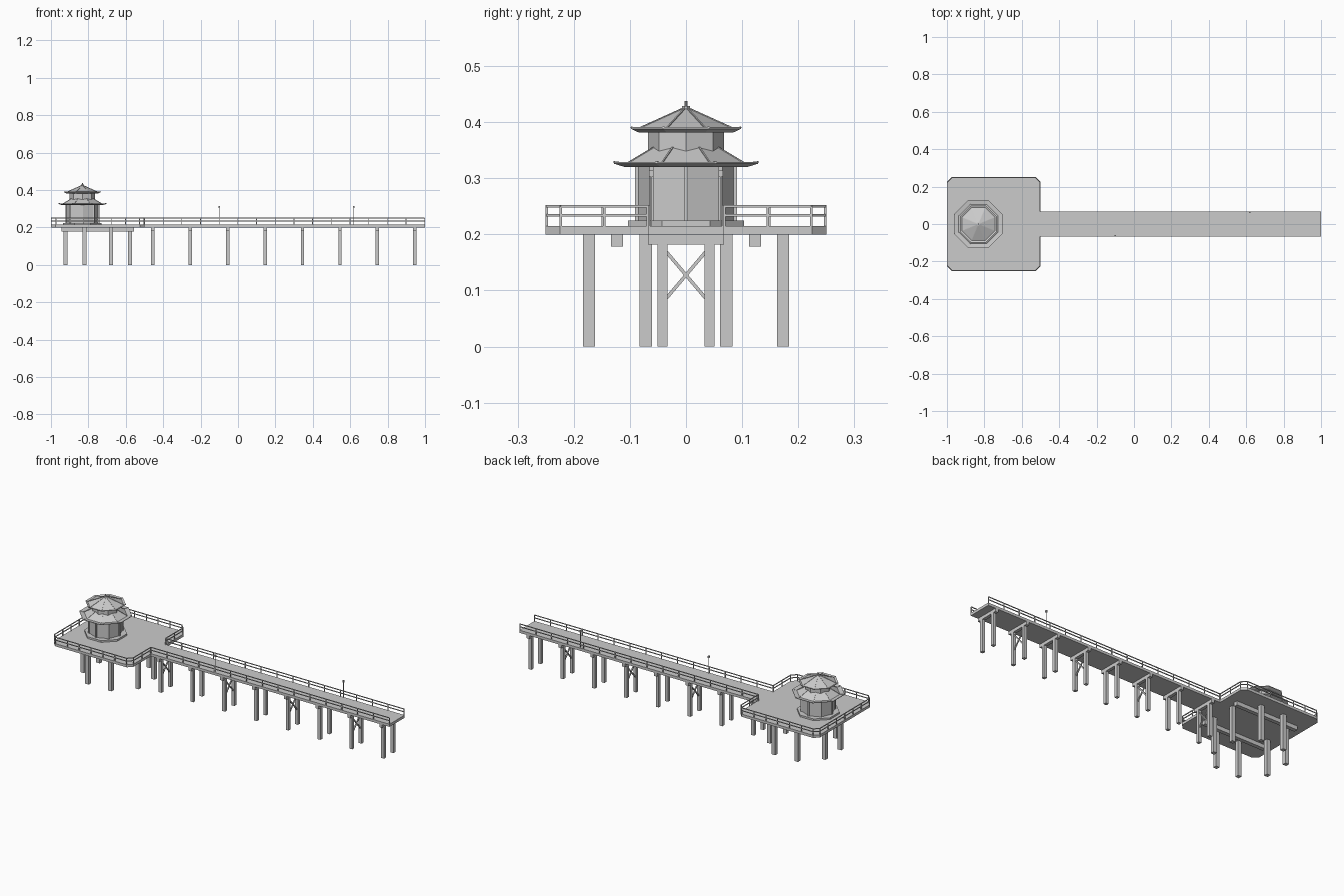
import bpy, bmesh
from math import sin, cos, pi, atan2
from mathutils import Vector, Matrix

old = bpy.data.objects.get("Cube")
if old:
    bpy.data.objects.remove(old, do_unlink=True)

grey = bpy.data.materials.new("weathered grey")
grey.use_nodes = True
colour = (0.6, 0.6, 0.6, 1)
grey.diffuse_color = colour
grey.node_tree.nodes["Principled BSDF"].inputs["Base Color"].default_value = colour


def finish(name, bm):
    bmesh.ops.recalc_face_normals(bm, faces=bm.faces)
    mesh = bpy.data.meshes.new(name)
    bm.to_mesh(mesh)
    bm.free()
    mesh.materials.append(grey)
    obj = bpy.data.objects.new(name, mesh)
    bpy.context.collection.objects.link(obj)
    return obj


def box(bm, lo, hi):
    lo, hi = Vector(lo), Vector(hi)
    m = Matrix.Translation((lo + hi) / 2) @ Matrix.Diagonal((hi - lo).to_4d())
    bmesh.ops.create_cube(bm, size=1, matrix=m)


def bar(bm, a, b, width):
    """Square bar between two points."""
    a, b = Vector(a), Vector(b)
    d = b - a
    m = Matrix.Translation((a + b) / 2) @ d.to_track_quat('Z', 'Y').to_matrix().to_4x4()
    bmesh.ops.create_cube(bm, size=1, matrix=m @ Matrix.Diagonal((width, width, d.length, 1)))


def lathe(bm, profile, cx, turn=0.0, sides=8):
    """Faceted closed solid from (radius, z) pairs."""
    rings = [[bm.verts.new((cx + r * cos(turn + 2 * pi * i / sides),
                            r * sin(turn + 2 * pi * i / sides), z))
              for i in range(sides)] for r, z in profile]
    for low, high in zip(rings, rings[1:]):
        for i in range(sides):
            j = (i + 1) % sides
            bm.faces.new((low[i], low[j], high[j], high[i]))
    bm.faces.new(rings[0])
    bm.faces.new(rings[-1])


DECK, LOW, RAIL = 0.215, 0.2, 0.25
EDGE = 0.068      # walkway half width
MID = -0.75       # platform centre
HALF, CUT = 0.25, 0.025
SIDES = (-1, 1)

# Platform with clipped corners
bm = bmesh.new()
a, b = HALF, HALF - CUT
outline = [(a, -b), (a, b), (b, a), (-b, a), (-a, b), (-a, -b), (-b, -a), (b, -a)]
face = bm.faces.new([bm.verts.new((MID + x, y, LOW)) for x, y in outline])
up = bmesh.ops.extrude_face_region(bm, geom=[face])["geom"]
bmesh.ops.translate(bm, vec=(0, 0, DECK - LOW),
                    verts=[v for v in up if isinstance(v, bmesh.types.BMVert)])
finish("platform", bm)

# Walkway
bm = bmesh.new()
box(bm, (MID + HALF, -EDGE, LOW), (1, EDGE, DECK))
finish("walkway", bm)


# Railings
def railing(name, points, spacing):
    bm = bmesh.new()
    w = 0.004
    for p, q in zip(points, points[1:]):
        p, q = Vector((*p, 0)), Vector((*q, 0))
        for z in (0.234, RAIL):
            bar(bm, p + Vector((0, 0, z)), q + Vector((0, 0, z)), w)
        n = max(1, round((q - p).length / spacing))
        for i in range(n + 1):
            c = p.lerp(q, i / n)
            box(bm, c + Vector((-w / 2, -w / 2, DECK)), c + Vector((w / 2, w / 2, RAIL)))
    finish(name, bm)


k = 1 - 0.002 / HALF
ring = [(MID + x * k, y * k) for x, y in outline]
railing("platform_railing", [(ring[0][0], EDGE)] + ring[1:] + [ring[0], (ring[0][0], -EDGE)], 0.075)
for s, side in zip(SIDES, ("right", "left")):
    railing(side + "_walkway_railing", [(-0.5, s * (EDGE - 0.002)), (0.998, s * (EDGE - 0.002))], 0.1)

# Walkway piles, cap beams and cross braces
piles, caps, braces = bmesh.new(), bmesh.new(), bmesh.new()
for i in range(8):
    x = -0.455 + 0.2 * i
    box(caps, (x - 0.009, -EDGE, 0.182), (x + 0.009, EDGE, LOW))
    for s in SIDES:
        box(piles, (x - 0.009, s * 0.042 - 0.009, 0), (x + 0.009, s * 0.042 + 0.009, LOW))
        if i % 2 == 0:
            bar(braces, (x, s * -0.036, 0.085), (x, s * 0.036, 0.17), 0.006)
finish("walkway_piles", piles)
finish("cap_beams", caps)
finish("cross_braces", braces)

# Platform piles in a ring, with two long beams
piles, beams = bmesh.new(), bmesh.new()
for i in range(8):
    t = pi / 8 + i * pi / 4
    x, y = MID + 0.187 * cos(t), 0.187 * sin(t)
    box(piles, (x - 0.011, y - 0.011, 0), (x + 0.011, y + 0.011, LOW))
for s in SIDES:
    box(beams, (MID - 0.195, s * 0.123 - 0.011, 0.178), (MID + 0.195, s * 0.123 + 0.011, LOW))
finish("platform_piles", piles)
finish("platform_beams", beams)

# Lamps on the walkway
for name, x, y in (("right_lamp", -0.1, -0.062), ("left_lamp", 0.62, 0.062)):
    bm = bmesh.new()
    box(bm, (x - 0.0015, y - 0.0015, DECK), (x + 0.0015, y + 0.0015, 0.305))
    box(bm, (x - 0.004, y - 0.004, 0.303), (x + 0.004, y + 0.004, 0.314))
    finish(name, bm)

# Pavilion base, walls and columns
PX, TURN = -0.832, pi / 8


def solid(name, profile, turn=0.0):
    bm = bmesh.new()
    lathe(bm, profile, PX, turn)
    return finish(name, bm)


solid("pavilion_base", [(0.112, DECK), (0.112, 0.225)], TURN)
solid("lower_walls", [(0.086, 0.225), (0.086, 0.325)])
solid("upper_walls", [(0.068, 0.325), (0.068, 0.388)])
bm = bmesh.new()
for i in range(8):
    t = i * pi / 4
    x, y = PX + 0.087 * cos(t), 0.087 * sin(t)
    bar(bm, (x, y, 0.225), (x, y, 0.322), 0.007)
finish("columns", bm)

# Two roofs with upturned eaves and raised hips
lower = [(0.139, 0.329), (0.114, 0.326), (0.06, 0.356)]
upper = [(0.106, 0.391), (0.095, 0.387), (0.004, 0.425)]
solid("lower_roof", [(0.06, 0.32), (0.118, 0.32), (0.139, 0.326)] + lower, TURN)
solid("upper_roof", [(0.06, 0.382), (0.092, 0.382), (0.106, 0.388)] + upper, TURN)
bm = bmesh.new()
for line in (lower, upper):
    for i in range(8):
        t = TURN + i * pi / 4
        pts = [(PX + r * cos(t), r * sin(t), z) for r, z in line]
        for p, q in zip(pts, pts[1:]):
            bar(bm, p, q, 0.003)
finish("roof_hips", bm)

# Finial
solid("finial", [(0.008, 0.42), (0.008, 0.429), (0.003, 0.429), (0.003, 0.438)], TURN)
